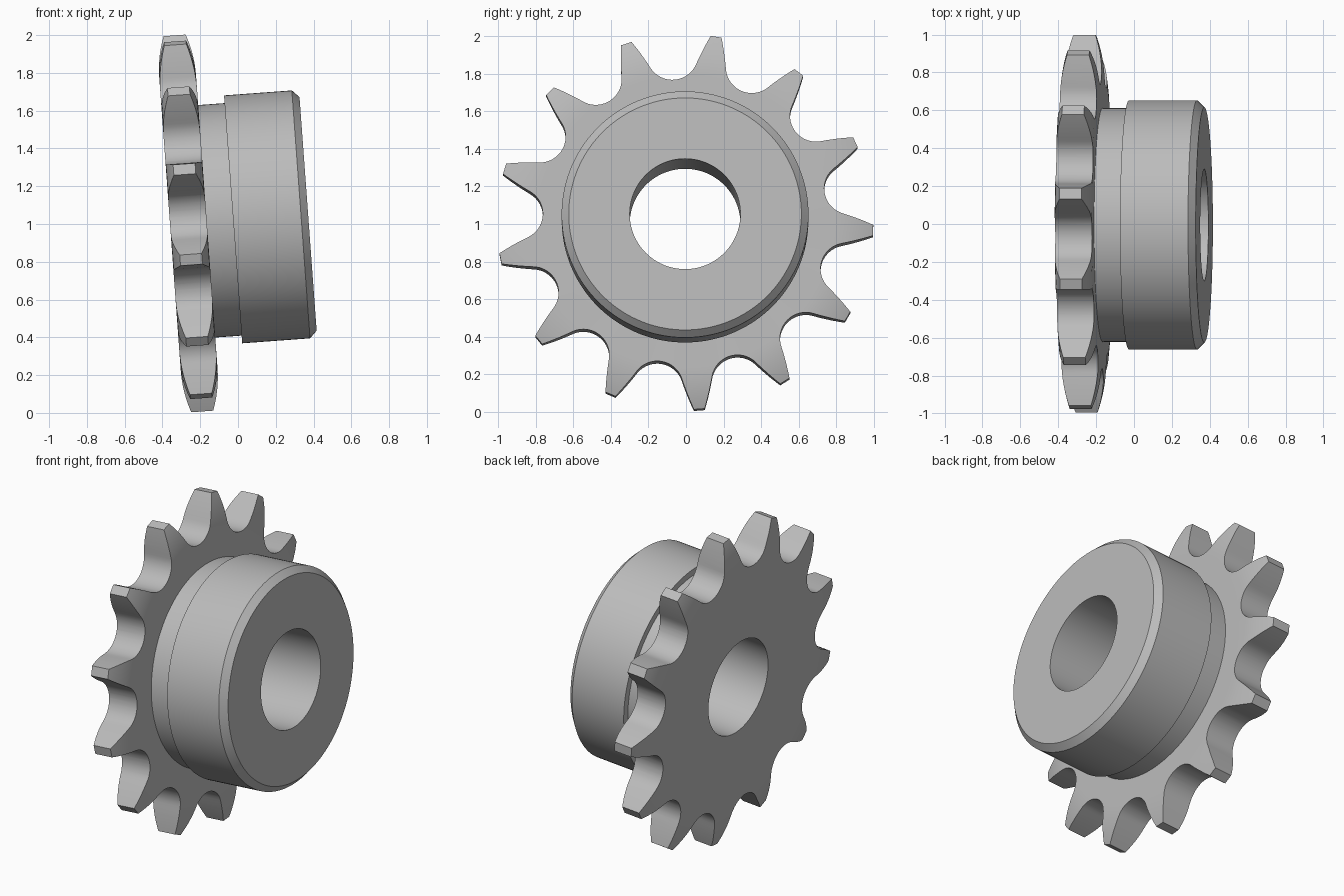
import bpy, bmesh
from math import sin, cos, pi, radians
from mathutils import Matrix, Vector

if "Cube" in bpy.data.objects:
    bpy.data.objects.remove(bpy.data.objects["Cube"])

TEETH = 13
PITCH_R, SEAT_R, TIP_R = 0.897, 0.138, 1.003
THICK, ROUND_START = 0.195, 0.78
BORE_R = 0.295
SEGMENTS = 144
FIRST_TOOTH = radians(80.5)

steel = bpy.data.materials.new("grey steel")
steel.use_nodes = True
colour = (0.5, 0.5, 0.5, 1)
steel.diffuse_color = colour
steel.node_tree.nodes["Principled BSDF"].inputs["Base Color"].default_value = colour


def make_object(name, bm):
    bmesh.ops.recalc_face_normals(bm, faces=bm.faces)
    mesh = bpy.data.meshes.new(name)
    bm.to_mesh(mesh)
    bm.free()
    mesh.materials.append(steel)
    obj = bpy.data.objects.new(name, mesh)
    bpy.context.collection.objects.link(obj)
    return obj


def lathe(name, profile):
    """Revolve a closed (along, radius) profile about the x axis."""
    bm = bmesh.new()
    rings = []
    for i in range(SEGMENTS):
        a = 2 * pi * i / SEGMENTS
        rings.append([bm.verts.new((s, r * cos(a), r * sin(a))) for s, r in profile])
    n = len(profile)
    for i, ring in enumerate(rings):
        after = rings[(i + 1) % SEGMENTS]
        for j in range(n):
            k = (j + 1) % n
            bm.faces.new((ring[j], after[j], after[k], ring[k]))
    return make_object(name, bm)


def tooth_half():
    """Half a tooth as (sideways, outward) points, from gap bottom to tip."""
    half = pi / TEETH
    cx, cy = PITCH_R * sin(half), PITCH_R * cos(half)
    points = []
    for i in range(11):                       # round roller seat
        a = half + radians(62) * i / 10
        points.append((cx - SEAT_R * sin(a), cy - SEAT_R * cos(a)))
    x0, y0 = points[-1]
    for i in range(1, 7):                     # gently convex flank
        d = (TIP_R - y0) * i / 6
        points.append((x0 - 0.25 * d - 0.38 * d * d, y0 + d))
    return points


# Solid body: rounded tooth rim, collar, chamfered hub and bore
rim = []
for i in range(9):
    t = i / 8 * 1.09
    rim.append((0.038 * t * t, ROUND_START + 0.22 * t))
profile = [(0, BORE_R)] + rim
profile += [(THICK - s, r) for s, r in reversed(rim)]
profile += [(THICK, 0.617), (0.335, 0.617), (0.335, 0.658),
            (0.695, 0.658), (0.733, 0.62), (0.733, BORE_R)]
sprocket = lathe("sprocket", profile)

# Toothed prism that trims the rim
bm = bmesh.new()
half = tooth_half()
outline = half + [(-x, y) for x, y in reversed(half[1:])]
loop = []
for i in range(TEETH):
    turn = FIRST_TOOTH - pi / 2 + 2 * pi * i / TEETH
    for x, y in outline:
        p = Matrix.Rotation(turn, 2) @ Vector((x, y))
        loop.append(bm.verts.new((-0.3, p.x, p.y)))
base = bm.faces.new(loop)
extruded = bmesh.ops.extrude_face_region(bm, geom=[base])["geom"]
bmesh.ops.translate(bm, vec=(1.4, 0, 0),
                    verts=[v for v in extruded if isinstance(v, bmesh.types.BMVert)])
trimmer = make_object("tooth_trimmer", bm)
trimmer.hide_render = True

cut = sprocket.modifiers.new("teeth", "BOOLEAN")
cut.operation = "INTERSECT"
cut.solver = "EXACT"
cut.object = trimmer
bpy.ops.object.select_all(action="DESELECT")
bpy.context.view_layer.objects.active = sprocket
sprocket.select_set(True)
bpy.ops.object.modifier_apply(modifier=cut.name)
bpy.data.objects.remove(trimmer)

# Lean the axis slightly upward and set it in place
sprocket.data.transform(Matrix.Translation((-0.36, -0.005, 1.0))
                        @ Matrix.Rotation(radians(-4.2), 4, "Y"))
bpy.ops.object.shade_smooth_by_angle(angle=radians(30))
